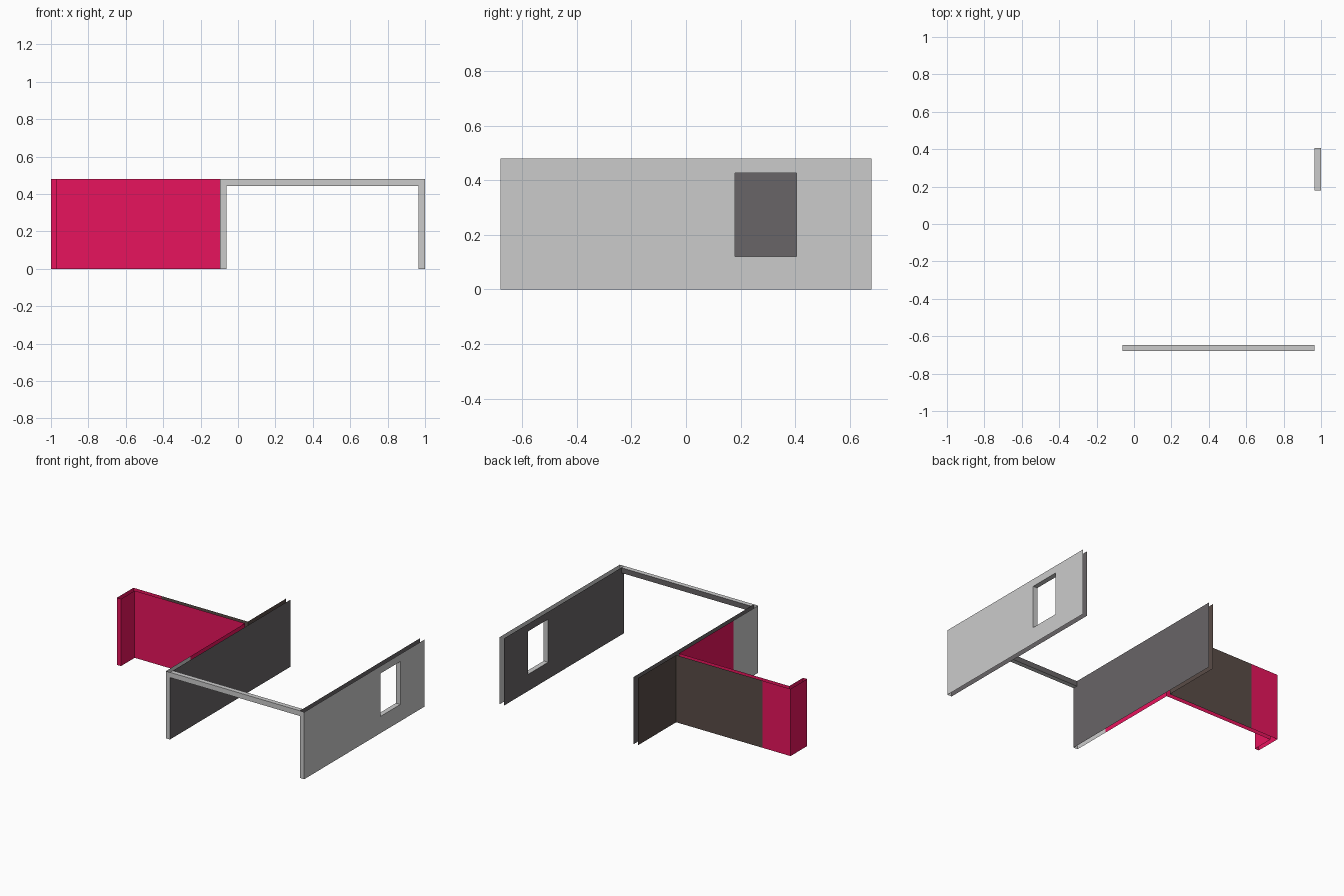
import bpy

if "Cube" in bpy.data.objects:
    bpy.data.objects.remove(bpy.data.objects["Cube"])

H = 0.48             # wall height
FRONT, BACK = -0.68, 0.68


def material(name, rgb):
    m = bpy.data.materials.new(name)
    m.diffuse_color = (*rgb, 1)
    m.use_nodes = True
    m.node_tree.nodes["Principled BSDF"].inputs["Base Color"].default_value = m.diffuse_color
    return m


magenta = material("magenta_paint", (0.80, 0.007, 0.11))
charcoal = material("charcoal_paint", (0.14, 0.13, 0.135))
brown = material("brown_paint", (0.10, 0.072, 0.062))


def sheet(axis, pos, u, v, side):
    """Flat rectangle across an axis; u and v are ranges on the other two axes."""
    pts = []
    for a, b in ((u[0], v[0]), (u[1], v[0]), (u[1], v[1]), (u[0], v[1])):
        p = [a, b]
        p.insert("xyz".index(axis), pos)
        pts.append(p)
    natural = -1 if axis == "y" else 1
    return pts if side == natural else pts[::-1]


def build(name, sheets, mat=None):
    mesh = bpy.data.meshes.new(name)
    verts = [p for s in sheets for p in s]
    mesh.from_pydata(verts, [], [range(i, i + 4) for i in range(0, len(verts), 4)])
    if mat:
        mesh.materials.append(mat)
    obj = bpy.data.objects.new(name, mesh)
    bpy.context.collection.objects.link(obj)
    return obj


full = (0, H)

# Right wall: two open sheets with a window hole
wy, wz = (0.18, 0.405), (0.12, 0.427)
xi, xo = 0.965, 1.0


def windowed(x, side):
    return [sheet("x", x, (FRONT, wy[0]), full, side),
            sheet("x", x, (wy[1], BACK), full, side),
            sheet("x", x, wy, (0, wz[0]), side),
            sheet("x", x, wy, (wz[1], H), side)]


build("right_wall_outside", windowed(xo, 1))
build("right_wall_inside", windowed(xi, -1), charcoal)
build("right_wall_front_end", [sheet("y", FRONT, (xi, xo), full, -1)])
build("window_reveal", [sheet("y", wy[0], (xi, xo), wz, 1),
                        sheet("y", wy[1], (xi, xo), wz, -1),
                        sheet("z", wz[0], (xi, xo), wy, 1),
                        sheet("z", wz[1], (xi, xo), wy, -1)])

# Middle wall: charcoal inside, three finishes on the other side
ml, mr = -0.095, -0.062
ly0, ly1 = 0.215, 0.247      # faces of the left wall that meets it
build("middle_wall_inside", [sheet("x", mr, (FRONT, BACK), full, 1)], charcoal)
build("middle_wall_front_end", [sheet("y", FRONT, (ml, mr), full, -1)])
build("middle_wall_plain", [sheet("x", ml, (FRONT, -0.40), full, -1)])
build("middle_wall_painted", [sheet("x", ml, (-0.40, ly0), full, -1)], magenta)
build("middle_wall_rear", [sheet("x", ml, (ly1, BACK), full, -1)], brown)

# Lintel across the front opening
lz, ly = (0.443, H), (FRONT, FRONT + 0.033)
build("lintel", [sheet("y", ly[0], (mr, xi), lz, -1),
                 sheet("z", lz[0], (mr, xi), ly, -1),
                 sheet("z", lz[1], (mr, xi), ly, 1)])
build("lintel_inside", [sheet("y", ly[1], (mr, xi), lz, 1)], charcoal)

# Left wall with a short return at its end
rx0, rx1, ry = -1.0, -0.968, 0.06
build("left_wall_front", [sheet("y", ly0, (rx1, ml), full, -1)], magenta)
build("left_wall_rear", [sheet("y", ly1, (-0.78, ml), full, 1)], brown)
build("left_wall_rear_end", [sheet("y", ly1, (rx0, -0.78), full, 1)], magenta)
build("left_wall_return", [sheet("x", rx0, (ry, ly1), full, -1),
                           sheet("x", rx1, (ry, ly0), full, 1),
                           sheet("y", ry, (rx0, rx1), full, -1)], magenta)
